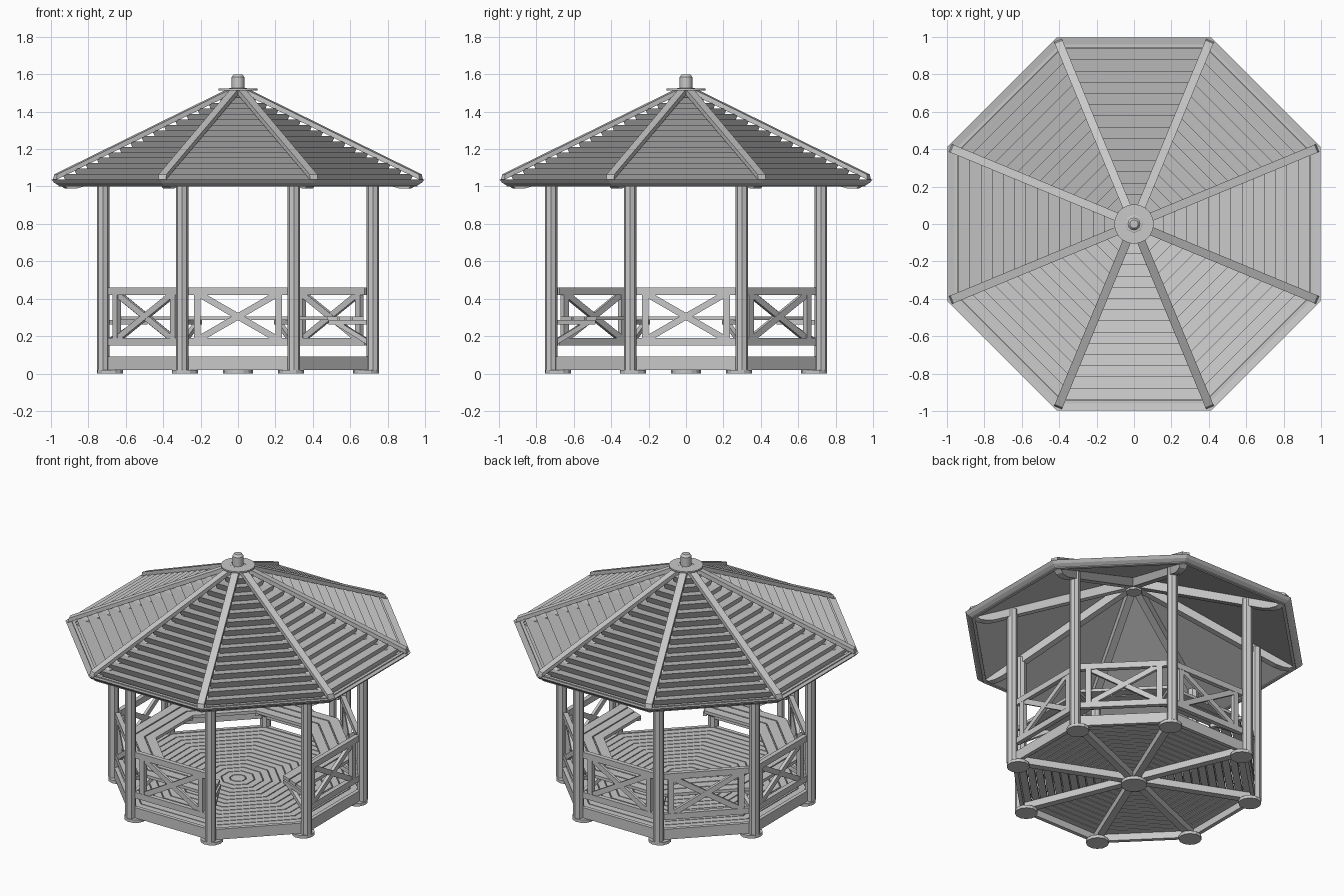
import bpy, bmesh
from math import sin, cos, tan, radians, atan2, hypot
from mathutils import Matrix, Vector

cube = bpy.data.objects.get("Cube")
if cube:
    bpy.data.objects.remove(cube)

wood = bpy.data.materials.new("grey_wood")
wood.use_nodes = True
GREY = (0.58, 0.58, 0.58, 1)
wood.diffuse_color = GREY
wood.node_tree.nodes["Principled BSDF"].inputs["Base Color"].default_value = GREY

HALF = radians(22.5)
ALL = range(8)
RAILED = range(1, 8)          # side 0 is the entrance


def side_angle(k):
    return radians(-45 + 45 * k)


def finish(name, bm):
    bmesh.ops.remove_doubles(bm, verts=bm.verts, dist=0.0001)
    bmesh.ops.recalc_face_normals(bm, faces=bm.faces)
    mesh = bpy.data.meshes.new(name)
    bm.to_mesh(mesh)
    bm.free()
    mesh.materials.append(wood)
    obj = bpy.data.objects.new(name, mesh)
    bpy.context.collection.objects.link(obj)
    return obj


def octagon_ring(bm, profile, sides=ALL):
    """Sweep a closed (apothem, z) profile along the sides of the octagon."""
    n = len(profile)
    for k in sides:
        ends = []
        for s in (-1, 1):
            a = side_angle(k) + s * HALF
            ends.append([bm.verts.new((r / cos(HALF) * cos(a), r / cos(HALF) * sin(a), z))
                         for r, z in profile])
        for i in range(n):
            j = (i + 1) % n
            bm.faces.new((ends[0][i], ends[0][j], ends[1][j], ends[1][i]))
        if len(sides) < 8:
            for s, e in ((-1, ends[0]), (1, ends[1])):
                if (k + s) % 8 not in sides:
                    bm.faces.new(e)


def rect(r0, r1, z0, z1):
    return [(r0, z0), (r1, z0), (r1, z1), (r0, z1)]


def box(bm, size, loc, k, tilt=0):
    """Box in the frame of a side: x along it, y outward, z up."""
    m = (Matrix.Rotation(side_angle(k) - radians(90), 4, 'Z') @ Matrix.Translation(loc)
         @ Matrix.Rotation(tilt, 4, 'Y') @ Matrix.Diagonal((*size, 1)))
    bmesh.ops.create_cube(bm, size=1, matrix=m)


def hip_beam(bm, profile, width, k):
    """Extrude a (radius, z) outline sideways along a corner direction."""
    a = side_angle(k) + HALF
    out, across = Vector((cos(a), sin(a), 0)), Vector((-sin(a), cos(a), 0))
    rows = [[bm.verts.new(out * r + across * s * width / 2 + Vector((0, 0, z)))
             for r, z in profile] for s in (-1, 1)]
    n = len(profile)
    for i in range(n):
        j = (i + 1) % n
        bm.faces.new((rows[0][i], rows[0][j], rows[1][j], rows[1][i]))
    for row in rows:
        bm.faces.new(row)


def drum(bm, radius, z0, z1, x=0, y=0, sides=8, top=None, turn=HALF):
    m = Matrix.Translation((x, y, (z0 + z1) / 2)) @ Matrix.Rotation(turn, 4, 'Z')
    bmesh.ops.create_cone(bm, cap_ends=True, segments=sides, radius1=radius,
                          radius2=radius if top is None else top, depth=z1 - z0, matrix=m)


def corner(radius, k):
    a = side_angle(k) + HALF
    return radius * cos(a), radius * sin(a)


# Footings
bm = bmesh.new()
drum(bm, 0.08, 0, 0.02, sides=16)
for k in ALL:
    drum(bm, 0.07, 0, 0.02, *corner(0.742, k), sides=12)
finish("footings", bm)

# Floor joists, skirt and deck boards
bm = bmesh.new()
for k in ALL:
    hip_beam(bm, rect(0.0, 0.76, 0.02, 0.065), 0.045, k)
finish("floor_joists", bm)

bm = bmesh.new()
octagon_ring(bm, rect(0.695, 0.72, 0.02, 0.09))
finish("floor_skirt", bm)

bm = bmesh.new()
PITCH = 0.05
for i in range(14):
    inner = 0.001 if i == 0 else i * PITCH
    octagon_ring(bm, rect(inner, (i + 1) * PITCH - 0.006, 0.065, 0.085))
finish("deck_boards", bm)

# Posts
bm = bmesh.new()
for k in ALL:
    drum(bm, 0.034, 0.02, 1.1, *corner(0.78, k), turn=side_angle(k))
finish("posts", bm)

# Railings with crossed braces
bm = bmesh.new()
brace_w, brace_h = 0.40, 0.23
brace_len = hypot(brace_w, brace_h)
brace_tilt = atan2(brace_h, brace_w)
for k in RAILED:
    for z in (0.17, 0.44):
        box(bm, (0.54, 0.03, 0.04), (0, 0.70, z), k)
    for s in (-1, 1):
        box(bm, (0.036, 0.028, 0.24), (s * 0.218, 0.70, 0.305), k)
        box(bm, (brace_len, 0.02 + 0.002 * s, 0.034), (0, 0.70, 0.305), k, s * brace_tilt)
finish("railings", bm)

# Benches running round the railed sides, with brackets
bm = bmesh.new()
for i in range(3):
    r = 0.475 + i * 0.068
    octagon_ring(bm, rect(r, r + 0.06, 0.285, 0.305), RAILED)
finish("bench_seats", bm)

bm = bmesh.new()
for k in ALL:
    hip_beam(bm, rect(0.53, 0.77, 0.262, 0.285), 0.025, k)
    hip_beam(bm, [(0.76, 0.15), (0.76, 0.18), (0.61, 0.265), (0.56, 0.265)], 0.025, k)
finish("bench_brackets", bm)

# Roof of stepped boards, closed underneath
ROWS, EAVE, EAVE_Z, SLOPE = 16, 0.998, 1.037, 0.488
step = (EAVE - 0.04) / ROWS
profile = [(0.95, 1.0), (EAVE - 0.015, 1.02)]
for i in range(ROWS):
    r, z = EAVE - i * step, EAVE_Z + i * step * SLOPE
    profile += [(r, z), (r - step - 0.02, z - 0.015)]
profile[-1] = (0.02, 1.485)
profile.append((0.02, 1.45))
bm = bmesh.new()
octagon_ring(bm, profile)
finish("roof_boards", bm)

# Fascia below the eaves
bm = bmesh.new()
octagon_ring(bm, rect(0.94, 0.96, 1.0, 1.036))
finish("fascia", bm)

# Rafters with shaped tails
bm = bmesh.new()
for k in ALL:
    hip_beam(bm, [(0.02, 1.455), (0.02, 1.385), (0.90, 1.0), (0.95, 0.988),
                  (0.99, 0.988), (1.02, 1.005), (1.03, 1.02)], 0.045, k)
drum(bm, 0.05, 1.36, 1.45)
finish("rafters", bm)

# Ridge caps over the hips
bm = bmesh.new()
for k in ALL:
    line = [(R, EAVE_Z + (EAVE - R * cos(HALF)) * SLOPE) for R in (0.04, 1.062)]
    (ra, za), (rb, zb) = line
    hip_beam(bm, [(ra, za - 0.01), (rb, zb - 0.01), (rb - 0.008, zb + 0.02), (ra, za + 0.02)],
             0.045, k)
finish("ridge_caps", bm)

# Finial
bm = bmesh.new()
drum(bm, 0.105, 1.514, 1.524, sides=24)
drum(bm, 0.034, 1.48, 1.585, sides=16)
drum(bm, 0.034, 1.585, 1.6, sides=16, top=0.022)
finial = finish("finial", bm)
bpy.context.view_layer.objects.active = finial
finial.select_set(True)
bpy.ops.object.shade_smooth_by_angle(angle=radians(30))
finial.select_set(False)
